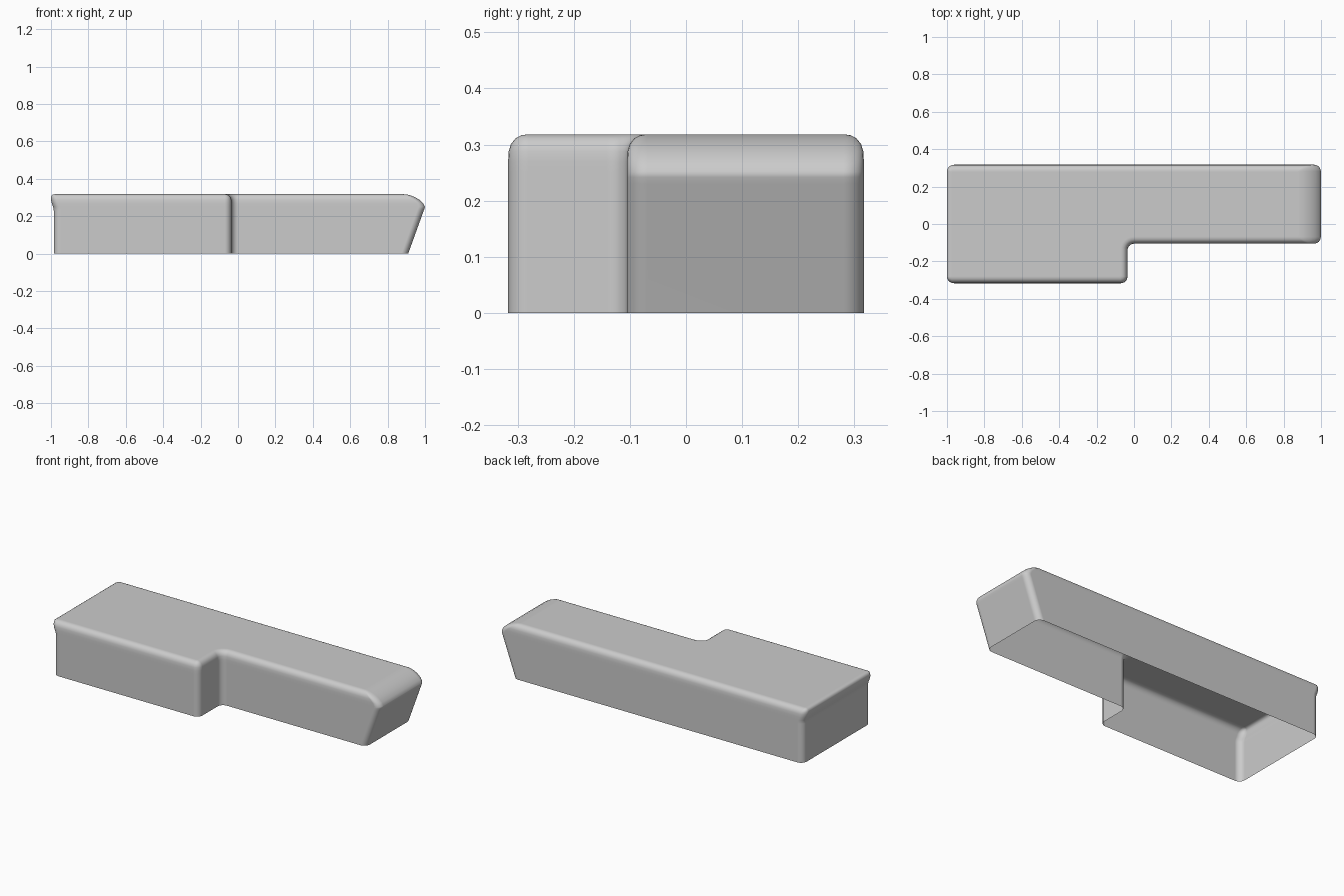
import bpy, bmesh, math
from mathutils import Vector

if "Cube" in bpy.data.objects:
    bpy.data.objects.remove(bpy.data.objects["Cube"])

YB, YF, YS, XS = 0.317, -0.317, -0.105, -0.035   # back, front, arm front, step wall
SEG = 6                                          # segments per rounded corner

# Rings from the open bottom to the top: z, left x, right x, side inset
RINGS = [
    (0.000, -0.985, 0.910, 0.000),
    (0.230, -0.985, 0.993, 0.000),
    (0.242, -0.986, 0.998, 0.000),
    (0.252, -0.989, 0.999, 0.000),
    (0.270, -0.996, 0.990, 0.000),
    (0.288, -1.000, 0.970, 0.001),
    (0.301, -1.000, 0.948, 0.005),
    (0.311, -0.997, 0.924, 0.013),
    (0.3165, -0.989, 0.902, 0.023),
    (0.318, -0.979, 0.882, 0.033),
    (0.318, -0.973, 0.876, 0.039),
]


def outline(z, xl, xr, d):
    """L-shaped ring, counter-clockwise, with rounded corners."""
    convex, inner = max(0.036 - d, 0.006), 0.036 + d
    # corner x, corner y, centre direction, radius, start angle, sweep
    corners = [
        (xl, YF + d, 1, 1, convex, 180, 90),
        (XS - d, YF + d, -1, 1, convex, 270, 90),
        (XS - d, YS + d, 1, -1, inner, 180, -90),
        (xr, YS + d, -1, 1, convex, 270, 90),
        (xr, YB - d, -1, -1, convex, 0, 90),
        (xl, YB - d, 1, -1, convex, 90, 90),
    ]
    pts = []
    for x, y, sx, sy, r, start, sweep in corners:
        for i in range(SEG + 1):
            a = math.radians(start + sweep * i / SEG)
            pts.append(Vector((x + sx * r + r * math.cos(a),
                               y + sy * r + r * math.sin(a), z)))
    return pts


# Shell: stacked rings, closed top, open underside
bm = bmesh.new()
rings = [[bm.verts.new(p) for p in outline(*ring)] for ring in RINGS]
for low, high in zip(rings, rings[1:]):
    n = len(low)
    for i in range(n):
        j = (i + 1) % n
        bm.faces.new((low[i], low[j], high[j], high[i]))
bm.faces.new(rings[-1])

mesh = bpy.data.meshes.new("stepped_cover")
bm.to_mesh(mesh)
bm.free()
cover = bpy.data.objects.new("stepped_cover", mesh)
bpy.context.collection.objects.link(cover)

# Smooth shading with flat main faces
bpy.context.view_layer.objects.active = cover
cover.select_set(True)
bpy.ops.object.shade_smooth_by_angle(angle=math.radians(40))
weighted = cover.modifiers.new("weighted_normals", 'WEIGHTED_NORMAL')
weighted.keep_sharp = True
